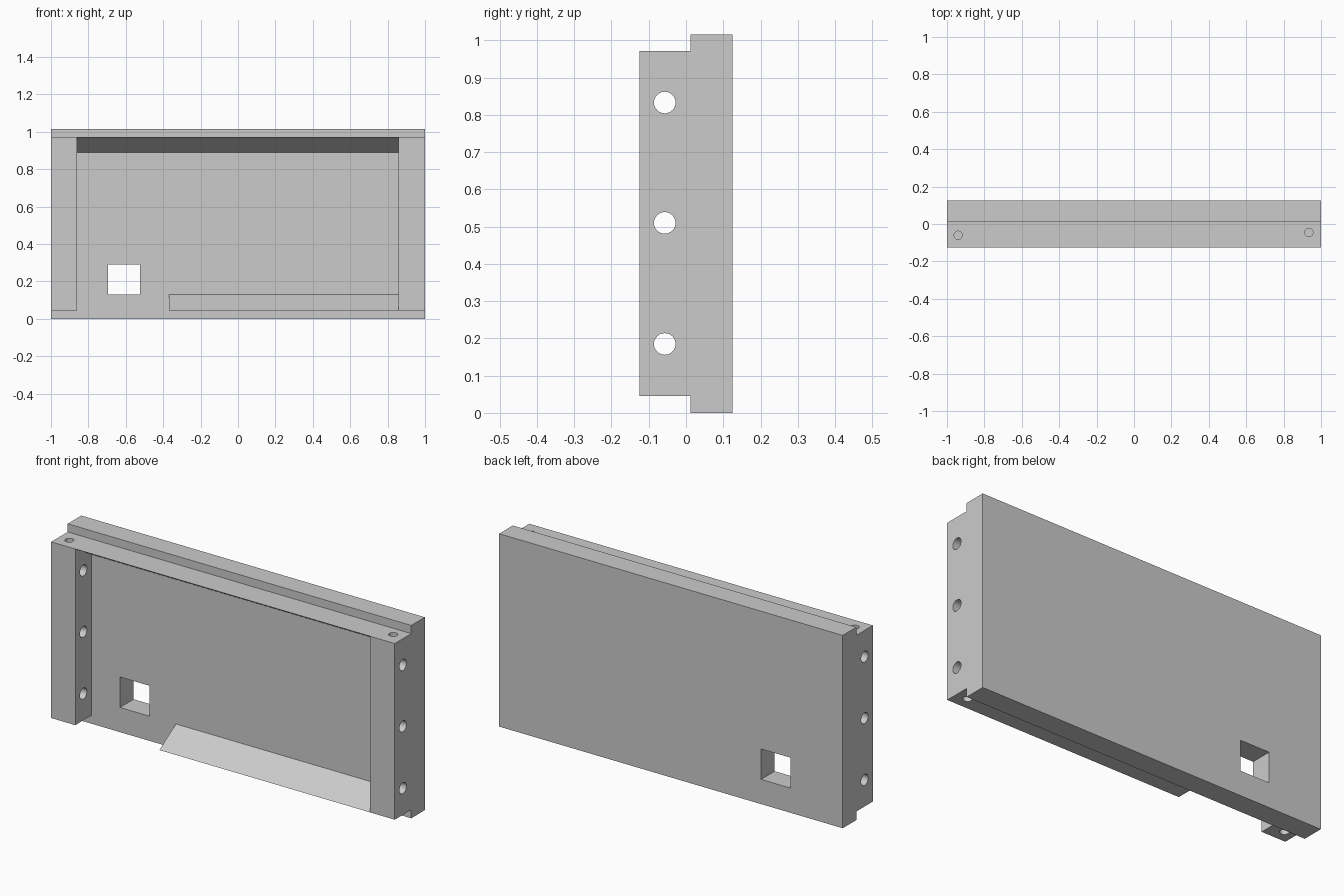
import bpy
import bmesh
import math
from mathutils import Matrix, Vector

cube = bpy.data.objects.get("Cube")
if cube:
    bpy.data.objects.remove(cube, do_unlink=True)

grey = bpy.data.materials.new("plain grey")
grey.use_nodes = True
grey.diffuse_color = (0.6, 0.6, 0.6, 1)
grey.node_tree.nodes["Principled BSDF"].inputs["Base Color"].default_value = (0.6, 0.6, 0.6, 1)

# Shared levels: front face, ledge face, back face, and the heights
FRONT, LEDGE, BACK = -0.125, 0.012, 0.125
LOW, HIGH, TOP = 0.045, 0.972, 1.015
LEFT_IN, RIGHT_IN = 0.857, -0.86


def make_object(name, bm):
    bmesh.ops.recalc_face_normals(bm, faces=bm.faces)
    mesh = bpy.data.meshes.new(name)
    bm.to_mesh(mesh)
    bm.free()
    mesh.materials.append(grey)
    obj = bpy.data.objects.new(name, mesh)
    bpy.context.collection.objects.link(obj)
    return obj


def prism(name, profile, x0, x1):
    """Extrude a (y, z) profile from x0 to x1."""
    bm = bmesh.new()
    face = bm.faces.new([bm.verts.new((x0, y, z)) for y, z in profile])
    result = bmesh.ops.extrude_face_region(bm, geom=[face])
    verts = [g for g in result["geom"] if isinstance(g, bmesh.types.BMVert)]
    bmesh.ops.translate(bm, verts=verts, vec=(x1 - x0, 0, 0))
    return make_object(name, bm)


def box_profile(y0, y1, z0, z1):
    return [(y0, z0), (y1, z0), (y1, z1), (y0, z1)]


def cylinder(name, centre, radius, length, axis):
    bm = bmesh.new()
    turn = Vector((0, 0, 1)).rotation_difference(Vector(axis)).to_matrix().to_4x4()
    bmesh.ops.create_cone(bm, cap_ends=True, segments=32, radius1=radius, radius2=radius,
                          depth=length, matrix=Matrix.Translation(centre) @ turn)
    return make_object(name, bm)


def cut(obj, cutters):
    bpy.ops.object.select_all(action="DESELECT")
    obj.select_set(True)
    bpy.context.view_layer.objects.active = obj
    for cutter in cutters:
        cutter.hide_render = True
        mod = obj.modifiers.new("cut", "BOOLEAN")
        mod.operation = "DIFFERENCE"
        mod.solver = "EXACT"
        mod.object = cutter
        bpy.ops.object.modifier_apply(modifier=mod.name)
        bpy.data.objects.remove(cutter, do_unlink=True)
    bpy.ops.object.shade_smooth_by_angle(angle=math.radians(30))


# Back panel with its square opening
panel = prism("back_panel", box_profile(LEDGE, BACK, 0, TOP), -1, 1)
cut(panel, [prism("opening_cutter", box_profile(-0.1, 0.3, 0.13, 0.29), -0.695, -0.525)])

# End posts with three cross holes and a blind hole in each end
posts = [("left_post", LEFT_IN, 1, 0.935, -0.045), ("right_post", -1, RIGHT_IN, -0.94, -0.06)]
for name, x0, x1, hole_x, hole_y in posts:
    post = prism(name, box_profile(FRONT, LEDGE, LOW, HIGH), x0, x1)
    cutters = [cylinder("cross_hole_cutter", ((x0 + x1) / 2, -0.057, z), 0.029, 0.4, (1, 0, 0))
               for z in (0.185, 0.51, 0.833)]
    cutters += [cylinder("end_hole_cutter", (hole_x, y, z), 0.022, 0.16, (0, 0, 1))
                for y, z in ((hole_y, HIGH), (-0.06, LOW))]
    cut(post, cutters)

# Sloped rails along the top and part of the bottom
prism("top_rail", [(FRONT, HIGH), (LEDGE, HIGH), (LEDGE, 0.89)], RIGHT_IN, LEFT_IN)
prism("bottom_rail", [(FRONT, LOW), (LEDGE, LOW), (LEDGE, 0.13)], -0.37, LEFT_IN)
